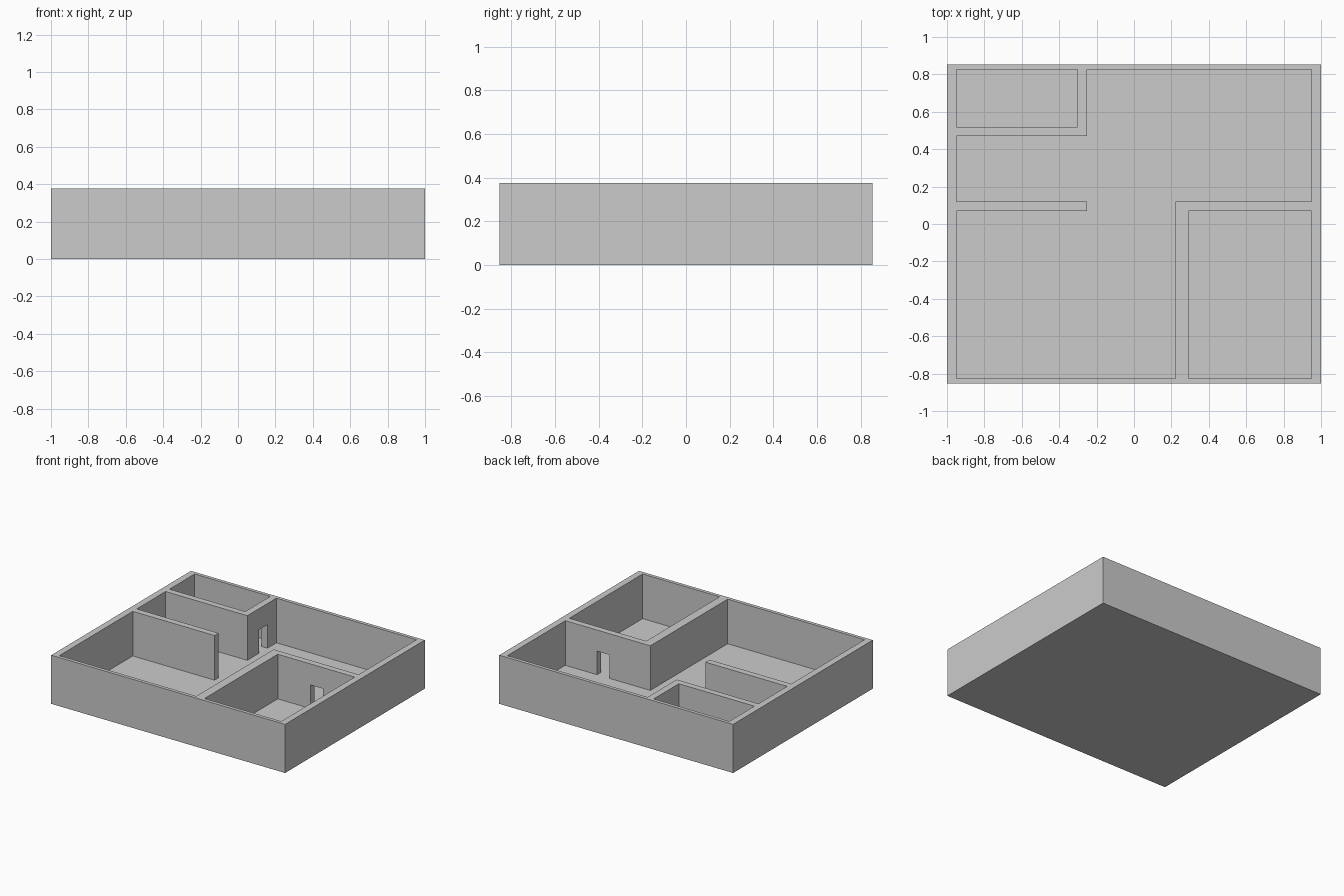
import bpy, bmesh

if "Cube" in bpy.data.objects:
    bpy.data.objects.remove(bpy.data.objects["Cube"])

FLOOR, TOP, DOOR = 0.031, 0.376, 0.213
X, Y = 1.0, 0.853          # outer half sizes
IX, IY = 0.949, 0.826      # inner half sizes


def prism(name, outline, z0, z1):
    """Extrude a flat counter-clockwise outline from z0 to z1."""
    bm = bmesh.new()
    base = bm.faces.new([bm.verts.new((x, y, z0)) for x, y in outline])
    ext = bmesh.ops.extrude_face_region(bm, geom=[base], use_keep_orig=True)
    top = [v for v in ext["geom"] if isinstance(v, bmesh.types.BMVert)]
    bmesh.ops.translate(bm, verts=top, vec=(0, 0, z1 - z0))
    bmesh.ops.recalc_face_normals(bm, faces=bm.faces)
    mesh = bpy.data.meshes.new(name)
    bm.to_mesh(mesh)
    bm.free()
    obj = bpy.data.objects.new(name, mesh)
    bpy.context.collection.objects.link(obj)
    return obj


def rect(x0, x1, y0, y1):
    return [(x0, y0), (x1, y0), (x1, y1), (x0, y1)]


# Solid block that the rooms are carved from
house = prism("house_floor_and_walls", rect(-X, X, -Y, Y), 0, TOP)

# Open living area wrapping around the partition walls
living = [(-IX, -IY), (0.222, -IY), (0.222, 0.119), (IX, 0.119), (IX, IY),
          (-0.25, IY), (-0.25, 0.471), (-IX, 0.471), (-IX, 0.119),
          (-0.25, 0.119), (-0.25, 0.07), (-IX, 0.07)]

cutters = [
    prism("living_area_cutter", living, FLOOR, 0.6),
    prism("small_room_cutter", rect(-IX, -0.302, 0.519, IY), FLOOR, 0.6),
    prism("bedroom_cutter", rect(0.291, IX, -IY, 0.07), FLOOR, 0.6),
    # Doorways through the partition walls
    prism("bedroom_door_cutter", rect(0.572, 0.677, 0.04, 0.15), FLOOR, DOOR),
    prism("small_room_door_cutter", rect(-0.33, -0.22, 0.613, 0.716), FLOOR, DOOR),
]

bpy.context.view_layer.objects.active = house
for cutter in cutters:
    mod = house.modifiers.new(cutter.name, "BOOLEAN")
    mod.operation = "DIFFERENCE"
    mod.solver = "EXACT"
    mod.object = cutter
    bpy.ops.object.modifier_apply(modifier=mod.name)
    bpy.data.objects.remove(cutter)
